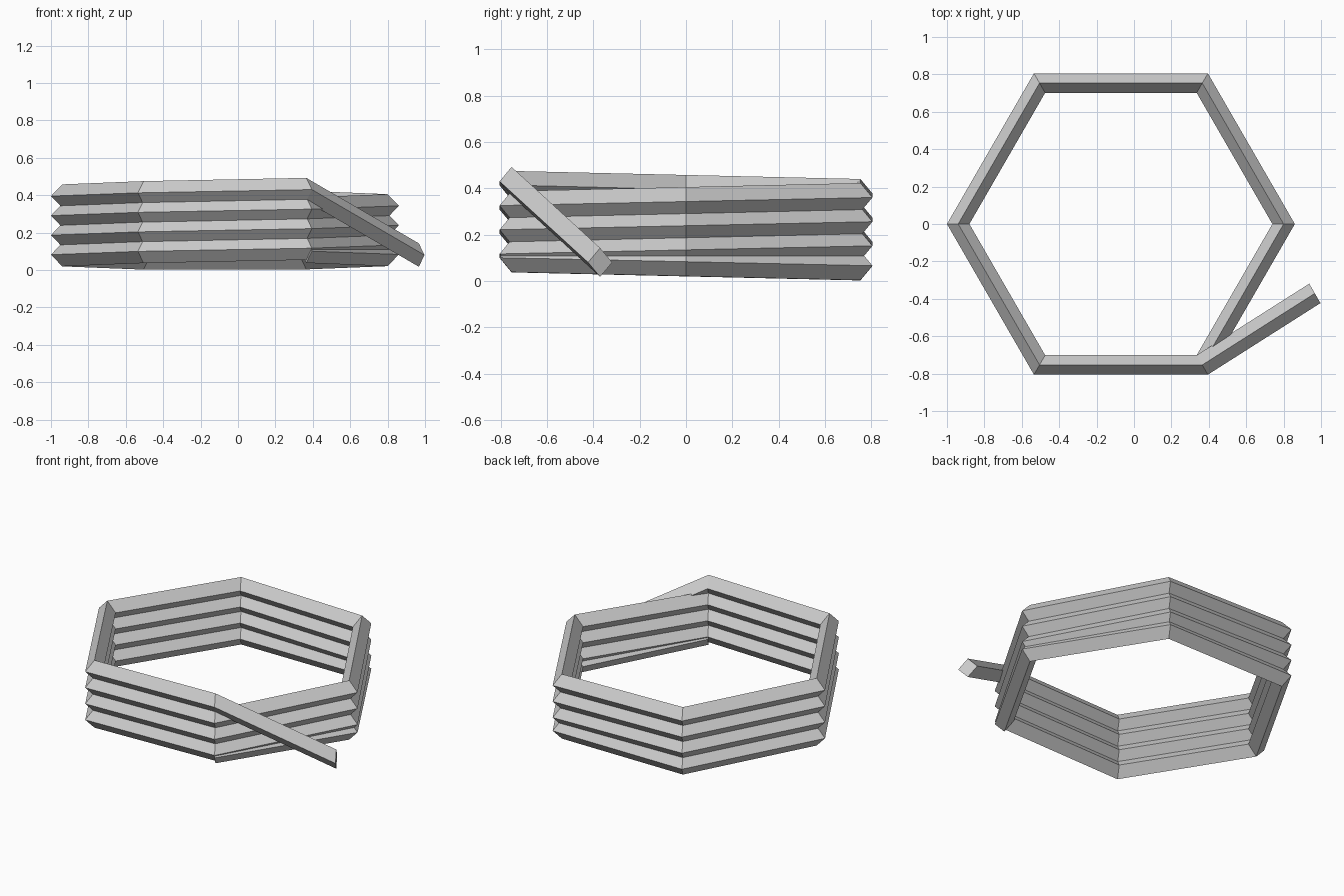
import bpy, bmesh, math
from mathutils import Vector

if "Cube" in bpy.data.objects:
    bpy.data.objects.remove(bpy.data.objects["Cube"])

CX, R = -0.07, 0.87          # hexagon centre and path radius
HALF_W, HALF_H = 0.06, 0.0625  # diamond cross-section
STEP, BASE, TURNS = 0.0174, 0.0565, 4


def diamond(bm, centre, angle):
    """One diamond ring: outer, top, inner, bottom corner."""
    out = Vector((math.cos(angle), math.sin(angle), 0)) * HALF_W
    up = Vector((0, 0, HALF_H))
    return [bm.verts.new(centre + d) for d in (out, up, -out, -up)]


# coil path: winds backwards (clockwise) from the front right corner, rising
bm = bmesh.new()
rings = []
for i in range(TURNS * 6 + 1):
    a = math.radians(-60 + 60 * i)
    z = BASE + STEP * abs(i - 2.53)   # first corners dip before the climb
    rings.append(diamond(bm, Vector((CX + R * math.cos(a), R * math.sin(a), z)), a))

# loose tail end hanging down at the front right
rings.append(diamond(bm, Vector((0.967, -0.371, 0.08)), math.radians(-60)))

# skin and end caps
for r0, r1 in zip(rings, rings[1:]):
    for k in range(4):
        n = (k + 1) % 4
        bm.faces.new((r0[k], r1[k], r1[n], r0[n]))
bm.faces.new(rings[0])
bm.faces.new(rings[-1][::-1])
bmesh.ops.recalc_face_normals(bm, faces=bm.faces)

mesh = bpy.data.meshes.new("coiled_rope")
bm.to_mesh(mesh)
bm.free()
bpy.context.collection.objects.link(bpy.data.objects.new("coiled_rope", mesh))
